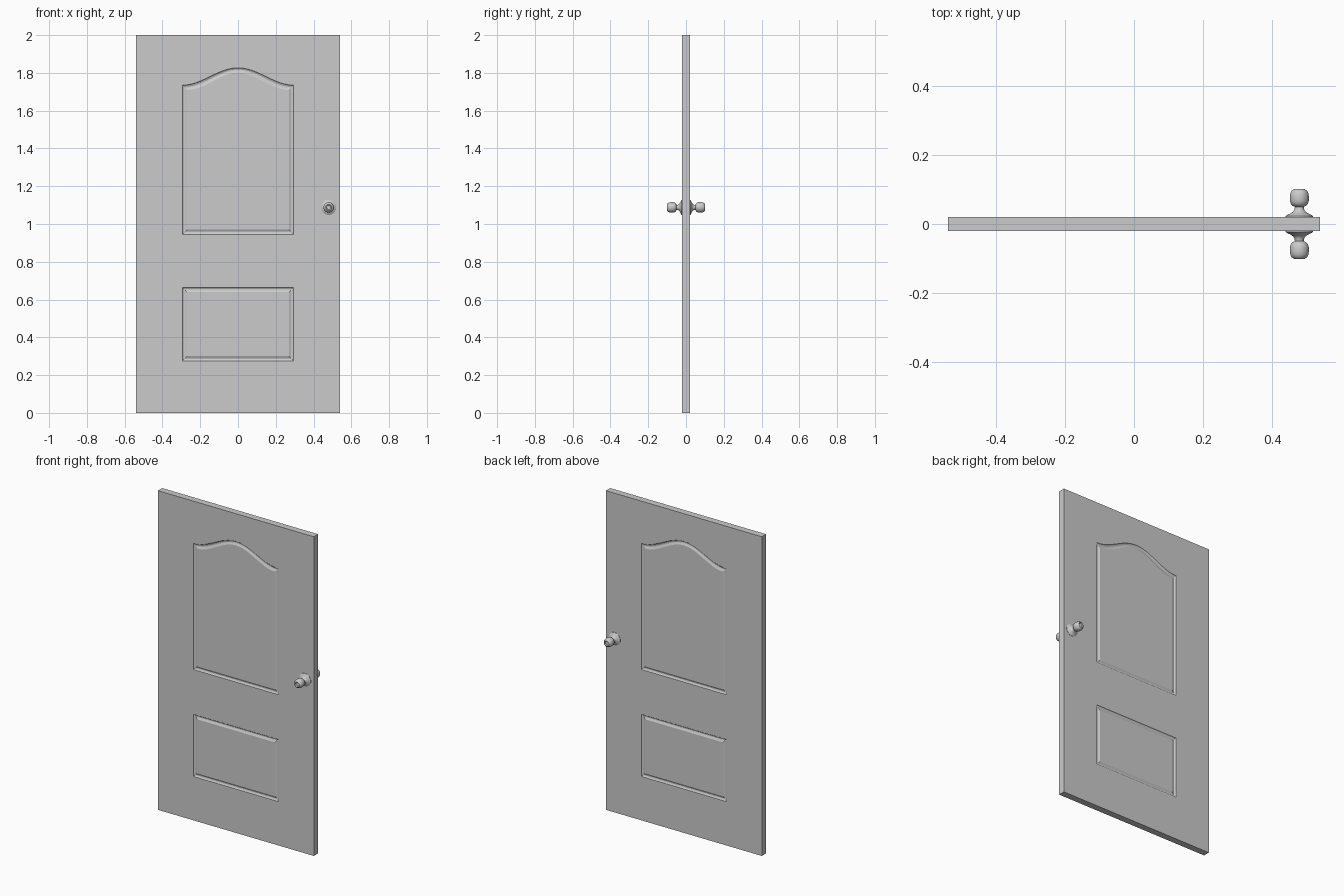
import bpy, bmesh, math

if "Cube" in bpy.data.objects:
    bpy.data.objects.remove(bpy.data.objects["Cube"])

HW, HT, H = 0.54, 0.021, 2.0
# panel: half width, bottom, top at corners, arch rise
PANELS = [(0.295, 0.275, 0.665, 0.0), (0.295, 0.945, 1.735, 0.092)]
# moulded groove section: (inset, depth)
GROOVE = [(0, 0), (0.003, 0.004), (0.009, 0.007), (0.014, 0.007), (0.020, 0.004), (0.026, 0.001)]


def outline(hw, z0, z1, rise, inset):
    w, n = hw - inset, (24 if rise else 1)
    pts = [(-w, z0 + inset), (w, z0 + inset)]
    for i in range(n + 1):
        t = 1 - 2 * i / n
        pts.append((w * t, z1 - inset + rise * (1 + math.cos(math.pi * t)) / 2))
    return pts


def ring_edges(bm, vs):
    return [bm.edges.get((a, b)) or bm.edges.new((a, b)) for a, b in zip(vs, vs[1:] + vs[:1])]


def skin(bm, a, b):
    n = len(a)
    for i in range(n):
        j = (i + 1) % n
        bm.faces.new((a[i], a[j], b[j], b[i]))


def finish(bm, name):
    bmesh.ops.recalc_face_normals(bm, faces=bm.faces[:])
    me = bpy.data.meshes.new(name)
    bm.to_mesh(me)
    bm.free()
    ob = bpy.data.objects.new(name, me)
    bpy.context.collection.objects.link(ob)
    return ob


# Door slab with moulded panels on both faces
bm = bmesh.new()
rims = []
for s in (-1, 1):
    rim = [bm.verts.new((x, s * HT, z)) for x, z in ((-HW, 0), (HW, 0), (HW, H), (-HW, H))]
    rims.append(rim)
    fill = ring_edges(bm, rim)
    panel_loops = []
    for p in PANELS:
        loops = [[bm.verts.new((x, s * (HT - d), z)) for x, z in outline(*p, i)] for i, d in GROOVE]
        fill += ring_edges(bm, loops[0])
        panel_loops.append(loops)
    bmesh.ops.triangle_fill(bm, edges=fill, use_beauty=True, normal=(0, s, 0))
    for loops in panel_loops:
        for a, b in zip(loops, loops[1:]):
            skin(bm, a, b)
        bm.faces.new(loops[-1])
skin(bm, *rims)
finish(bm, "door_slab")

# Lathed knob with rose: (radius, distance from door centre)
KNOB = [(0.040, 0.019), (0.040, 0.023), (0.034, 0.027), (0.025, 0.031), (0.018, 0.036), (0.014, 0.042),
        (0.013, 0.050), (0.020, 0.053), (0.025, 0.059), (0.0275, 0.067), (0.0275, 0.081),
        (0.026, 0.090), (0.022, 0.097), (0.016, 0.101), (0.013, 0.100), (0.011, 0.097)]
N = 32
for s, name in ((-1, "front_knob"), (1, "back_knob")):
    bm = bmesh.new()
    rings = [[bm.verts.new((0.48 + r * math.cos(2 * math.pi * k / N), s * d,
                            1.088 + r * math.sin(2 * math.pi * k / N))) for k in range(N)] for r, d in KNOB]
    for a, b in zip(rings, rings[1:]):
        skin(bm, a, b)
    bm.faces.new(rings[0])
    bm.faces.new(rings[-1])
    ob = finish(bm, name)
    bpy.ops.object.select_all(action='DESELECT')
    ob.select_set(True)
    bpy.context.view_layer.objects.active = ob
    bpy.ops.object.shade_smooth_by_angle(angle=math.radians(40))
